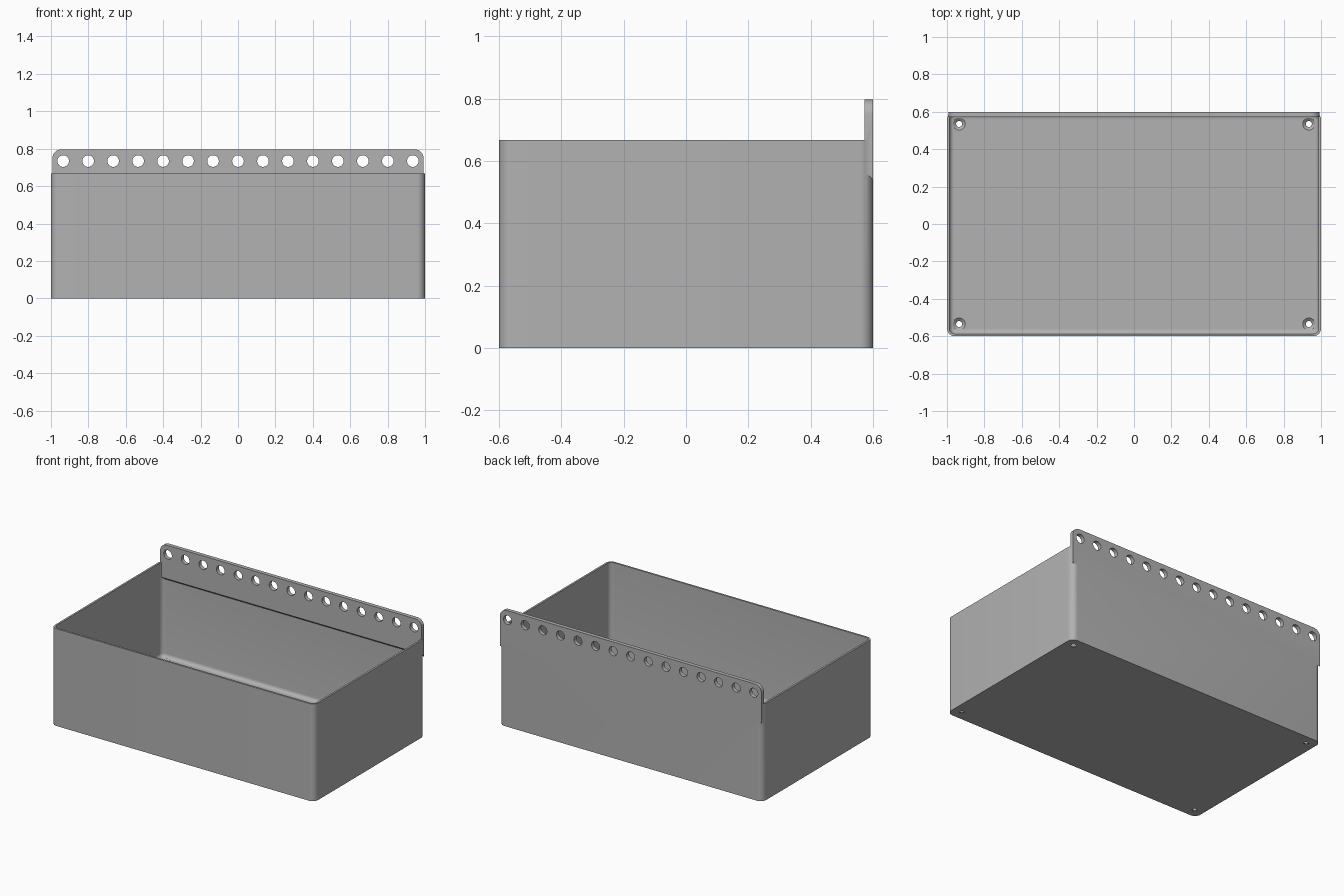
import bpy, bmesh
from math import sin, cos, pi, radians

if "Cube" in bpy.data.objects:
    bpy.data.objects.remove(bpy.data.objects["Cube"], do_unlink=True)

W, D, H = 1.0, 0.6, 0.667        # half width, half depth, wall height
WALL, FLOOR, CORNER, FILLET = 0.013, 0.02, 0.042, 0.025
RAIL_W, RAIL_TOP, RAIL_LOW, RAIL_T = 0.993, 0.797, 0.54, 0.027

grey = bpy.data.materials.new("plain grey")
grey.use_nodes = True
grey.diffuse_color = (0.445, 0.445, 0.445, 1)
grey.node_tree.nodes["Principled BSDF"].inputs["Base Color"].default_value = grey.diffuse_color


def make_object(name, bm):
    bmesh.ops.recalc_face_normals(bm, faces=bm.faces)
    mesh = bpy.data.meshes.new(name)
    bm.to_mesh(mesh)
    bm.free()
    mesh.materials.append(grey)
    ob = bpy.data.objects.new(name, mesh)
    bpy.context.collection.objects.link(ob)
    return ob


def arc(cx, cy, r, start, steps=8):
    return [(cx + r * cos(start + pi / 2 * i / steps),
             cy + r * sin(start + pi / 2 * i / steps)) for i in range(steps + 1)]


def rounded_rect(inset):
    r = max(CORNER - inset, 0.003)
    x, y = W - inset - r, D - inset - r
    return [p for k, (sx, sy) in enumerate([(1, 1), (-1, 1), (-1, -1), (1, -1)])
            for p in arc(sx * x, sy * y, r, k * pi / 2)]


def loft(name, rings):
    """Skin a stack of equal rings and cap both ends."""
    bm = bmesh.new()
    loops = [[bm.verts.new(p) for p in ring] for ring in rings]
    n = len(loops[0])
    for a, b in zip(loops, loops[1:]):
        for i in range(n):
            j = (i + 1) % n
            bm.faces.new((a[i], a[j], b[j], b[i]))
    bm.faces.new(loops[0])
    bm.faces.new(loops[-1])
    return make_object(name, bm)


def revolve(name, profile, place, steps=32):
    """Turn (radius, height) pairs into a solid; place maps it into space."""
    return loft(name, [[place(r * cos(2 * pi * i / steps), r * sin(2 * pi * i / steps), h)
                        for i in range(steps)] for r, h in profile])


def combine(target, other, operation):
    mod = target.modifiers.new(operation.lower(), 'BOOLEAN')
    mod.operation, mod.solver, mod.object = operation, 'EXACT', other
    bpy.context.view_layer.objects.active = target
    bpy.ops.object.modifier_apply(modifier=mod.name)
    bpy.data.objects.remove(other, do_unlink=True)


# Open box: outer wall, rim, inner wall, filleted floor edge
levels = [(0, 0), (0, H), (WALL, H)]
for i in range(7):
    a = pi / 2 * i / 6
    levels.append((WALL + FILLET * (1 - cos(a)), FLOOR + FILLET * (1 - sin(a))))
box = loft("storage_box", [[(x, y, z) for x, y in rounded_rect(inset)] for inset, z in levels])

# Countersunk screw holes in the floor
for sx in (-1, 1):
    for sy in (-1, 1):
        hole = revolve("screw_cutter",
                       [(0.016, -0.05), (0.016, 0.006), (0.033, FLOOR), (0.033, FLOOR + 0.004)],
                       lambda u, v, h: (sx * 0.935 + u, sy * 0.535 + v, h))
        combine(box, hole, 'DIFFERENCE')

# Hanging rail: rounded top corners and a sloped underside
r = 0.05
outline = ([(RAIL_W, RAIL_LOW)] + arc(RAIL_W - r, RAIL_TOP - r, r, 0)
           + arc(r - RAIL_W, RAIL_TOP - r, r, pi / 2) + [(-RAIL_W, RAIL_LOW)])
front = [(x, D - RAIL_T, z + (RAIL_T if z == RAIL_LOW else 0)) for x, z in outline]
rail = loft("hanging_rail", [front, [(x, D, z) for x, z in outline]])

# Row of peg holes through the rail
for i in range(-7, 8):
    peg = revolve("peg_cutter", [(0.031, D - 0.1), (0.031, D + 0.1)],
                  lambda u, v, h: (i * 0.1335 + u, h, 0.734 + v))
    combine(rail, peg, 'DIFFERENCE')

combine(box, rail, 'UNION')

bpy.ops.object.select_all(action='DESELECT')
box.select_set(True)
bpy.context.view_layer.objects.active = box
bpy.ops.object.shade_smooth_by_angle(angle=radians(30))
